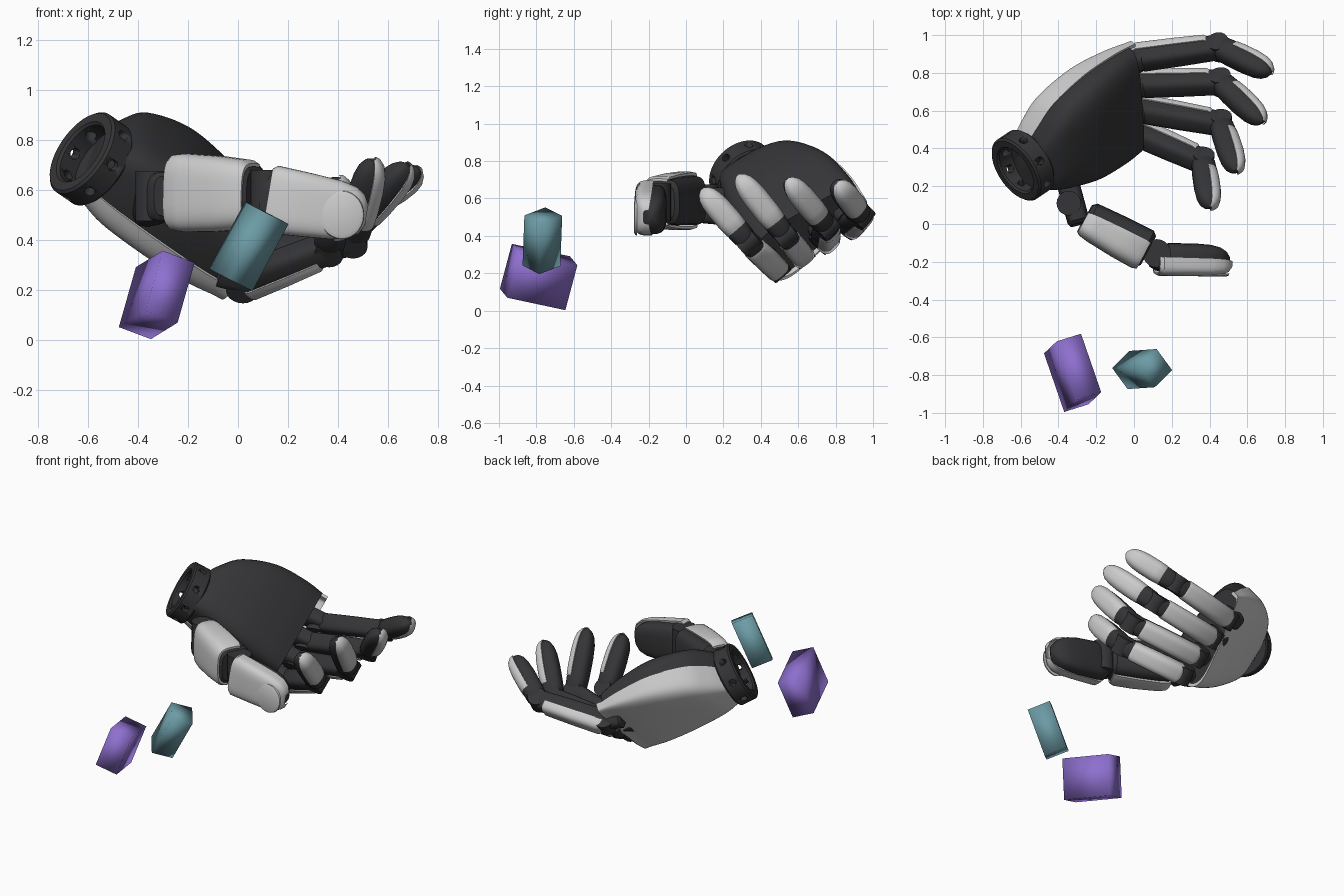
import bpy, bmesh
from math import pi, cos, sin, radians
from mathutils import Vector as V

if "Cube" in bpy.data.objects:
    bpy.data.objects.remove(bpy.data.objects["Cube"])


def mat(name, col):
    m = bpy.data.materials.new(name)
    m.diffuse_color = (*col, 1)
    m.use_nodes = True
    m.node_tree.nodes["Principled BSDF"].inputs["Base Color"].default_value = m.diffuse_color
    return m


DARK = mat("dark_rubber", (0.035, 0.035, 0.038))
PURPLE = mat("purple", (0.27, 0.16, 0.62))
TEAL = mat("teal", (0.15, 0.33, 0.38))


def finish(bm, name, m=None, angle=40):
    bmesh.ops.recalc_face_normals(bm, faces=bm.faces)
    me = bpy.data.meshes.new(name)
    bm.to_mesh(me)
    bm.free()
    ob = bpy.data.objects.new(name, me)
    bpy.context.collection.objects.link(ob)
    if m:
        me.materials.append(m)
    me.shade_smooth()
    me.set_sharp_from_angle(angle=radians(angle))
    return ob


def loft(name, rings, m=None, loop=False):
    """Skin closed rings; loop joins last ring to first, otherwise ends are capped."""
    bm = bmesh.new()
    vs = [[bm.verts.new(p) for p in r] for r in rings]
    n = len(vs[0])
    pairs = list(zip(vs, vs[1:])) + ([(vs[-1], vs[0])] if loop else [])
    for a, b in pairs:
        for i in range(n):
            j = (i + 1) % n
            bm.faces.new((a[i], a[j], b[j], b[i]))
    if not loop:
        bm.faces.new(vs[0])
        bm.faces.new(vs[-1])
    return finish(bm, name, m)


def sp(x, p):
    return (1 if x > 0 else -1) * abs(x) ** p


def outline(fn, arc=None, outer=1.06, inner=0.95, n=28):
    """Full closed section, or a C-shaped shell section when an arc is given."""
    if arc is None:
        return [fn(2 * pi * i / n, 1) for i in range(n)]
    ts = [arc[0] + (arc[1] - arc[0]) * i / n for i in range(n + 1)]
    return [fn(t, outer) for t in ts] + [fn(t, inner) for t in reversed(ts)]


BLOCK = [(0, .78), (.06, .98), (.5, 1), (.94, .98), (1, .8)]
TIP = [(0, .7), (.08, .95), (.25, 1), (.55, 1), (.75, .92), (.87, .76), (.95, .5), (1, .15)]


def segment(name, p0, p1, back, s0, s1, prof, m=None, arc=None, p=.6):
    """Rounded bar p0->p1; s0, s1 are (half width, half depth); back is the outer side."""
    p0, p1 = V(p0), V(p1)
    d = (p1 - p0).normalized()
    b = V(back)
    b = (b - d * b.dot(d)).normalized()
    u = d.cross(b)
    rings = []
    for f, k in prof:
        hu, hv = (k * (s0[i] * (1 - f) + s1[i] * f) for i in (0, 1))
        c = p0.lerp(p1, f)
        rings.append(outline(lambda t, s: c + u * hu * s * sp(cos(t), p) + b * hv * s * sp(sin(t), p), arc))
    return loft(name, rings, m)


def cylinder(name, c, axis, r, h, m=DARK):
    bm = bmesh.new()
    bmesh.ops.create_cone(bm, cap_ends=True, segments=20, radius1=r, radius2=r, depth=h)
    bm.transform(V(axis).to_track_quat('Z', 'Y').to_matrix().to_4x4())
    bmesh.ops.translate(bm, vec=V(c), verts=bm.verts)
    return finish(bm, name, m)


# Hand frame: A to the fingers, W from index to little finger, N out of the palm
A = V((.83, .33, -.45)).normalized()
W = V((-.06, .862, .503)).normalized()
N = A.cross(W)
O = V((0, .6, .5))


def local(a, w, n):
    return O + A * a + W * w + N * n


# Palm stations: a, w min, w max, palm n, back n at index side, back n at little side
ST = [(-.66, -.23, .04, .07, -.18, -.17), (-.6, -.24, .13, .115, -.22, -.17),
      (-.5, -.26, .235, .145, -.255, -.17), (-.3, -.29, .325, .14, -.28, -.16),
      (-.1, -.29, .352, .09, -.295, -.14), (.03, -.28, .35, .04, -.29, -.12)]


def smooth(rows, k=5):
    """Catmull-Rom refinement of the stations."""
    out = []
    for i in range(len(rows) - 1):
        q = [rows[max(0, min(len(rows) - 1, i + j))] for j in (-1, 0, 1, 2)]
        for t in (j / k for j in range(k)):
            out.append([.5 * (2 * b + (c - a) * t + (2 * a - 5 * b + 4 * c - d) * t * t
                              + (3 * b - a - 3 * c + d) * t ** 3) for a, b, c, d in zip(*q)])
    return out + [rows[-1]]


def palm_rings(arc=None, extra=0):
    out = []
    rows = smooth(ST)
    if extra:
        rows.append([rows[-1][0] + extra] + list(rows[-1][1:]))
    for a, w0, w1, nf, bi, bp in rows:
        def fn(t, s):
            x, y = sp(cos(t), .5) * s, sp(sin(t), .5) * s
            mid = (nf + (bi + bp) / 2) / 2
            bk = bi + (bp - bi) * (x + 1) / 2
            n = mid + y * (nf - mid) if y > 0 else mid - y * (bk - mid)
            return local(a, (w0 + w1) / 2 + x * (w1 - w0) / 2, n)
        out.append(outline(fn, arc, 1.03, .97, 40))
    return out


loft("palm", palm_rings(), DARK)
loft("hand_back_cover", palm_rings((-pi + .15, .06), .04))

# Wrist ring with radial holes
AX = V((-.72, -.48, .5)).normalized()
E1 = AX.orthogonal().normalized()
E2 = AX.cross(E1)
RC = V((-.59, .31, .725))
prof = [(.13, -.06), (.178, -.06), (.188, -.05), (.188, .045), (.178, .055), (.14, .055), (.13, .045)]


def spoke(t):
    return E1 * cos(t) + E2 * sin(t)


ring = loft("wrist_ring", [[RC + spoke(2 * pi * k / 48) * r + AX * h for r, h in prof]
                           for k in range(48)], DARK, loop=True)
bm = bmesh.new()
for k in range(8):
    q = spoke(2 * pi * k / 8)
    new = bmesh.ops.create_cone(bm, cap_ends=True, segments=14, radius1=.022, radius2=.022, depth=.12)['verts']
    bmesh.ops.transform(bm, matrix=q.to_track_quat('Z', 'Y').to_matrix().to_4x4(), verts=new)
    bmesh.ops.translate(bm, vec=RC + q * .16, verts=new)
cutter = finish(bm, "ring_hole_cutter")
cutter.hide_render = True
cutter.hide_set(True)
mod = ring.modifiers.new("holes", 'BOOLEAN')
mod.object = cutter
mod.solver = 'EXACT'
cylinder("wrist_core", RC - AX * .07, AX, .13, .06)

# Fingers: knuckle offset along W, middle joint, tip
FINGERS = [("index", -.24, (.365, .33, .37), (.40, .09, .645)),
           ("middle", -.09, (.46, .53, .405), (.54, .28, .72)),
           ("ring", .06, (.46, .75, .45), (.68, .54, .70)),
           ("little", .215, (.45, .935, .51), (.725, .80, .68))]
for nm, w, M, T in FINGERS:
    B, M, T = local(.10, w, -.14), V(M), V(T)
    p, d = (M - B).normalized(), (T - M).normalized()
    axis = p.cross(d).normalized()
    segment(nm + "_knuckle", B - A * .12, B + p * .05, -N, (.055, .075), (.05, .065), BLOCK, DARK)
    cylinder(nm + "_knuckle_pin", B, axis, .065, .11)
    segment(nm + "_proximal", B + p * .03, M, -d, (.062, .07), (.058, .062), BLOCK, DARK)
    segment(nm + "_proximal_cover", B, M - p * .05, -d, (.064, .078), (.061, .068),
            BLOCK, None, (.05, pi - .05))
    cylinder(nm + "_joint", M, axis, .058, .11)
    segment(nm + "_fingertip", M, T, p, (.064, .066), (.062, .066), TIP, DARK, p=.75)
    segment(nm + "_fingertip_cover", M + d * .07, T + d * .008, p, (.065, .067), (.063, .068),
            TIP, None, (.15, pi - .15), p=.75)

# Thumb
segment("thumb_mount", (-.37, .29, .55), (-.29, .0, .575), (-1, 0, 0), (.1, .06), (.1, .06), BLOCK, DARK)
cylinder("thumb_mount_pin", (-.345, .11, .575), (0, 0, 1), .065, .2)
P0, P1 = (-.255, .035, .59), (.075, -.14, .58)
OUT = (-.46, -.88, 0)
segment("thumb_proximal", P0, P1, OUT, (.135, .095), (.122, .11), BLOCK, DARK, p=.55)
segment("thumb_proximal_cover", (-.265, .025, .59), (.06, -.145, .58), OUT, (.148, .085), (.135, .11),
        [(0, .85), (.05, .97), (.2, 1.02), (.6, 1.02), (.93, .97), (1, .88)], None, (-.35, pi + .35), p=.6)
cylinder("thumb_joint", (.12, -.155, .58), (0, 0, 1), .075, .2)
segment("thumb_tip", (.09, -.175, .565), (.505, -.185, .5), (0, -1, .0), (.125, .075), (.115, .08), TIP, DARK)
segment("thumb_tip_cover", (.12, -.195, .565), (.515, -.205, .5), (0, -1, .0), (.13, .075), (.108, .07),
        [(0, .88), (.05, 1), (.4, 1), (.7, .98), (.86, .88), (.95, .68), (1, .35)], None, (-.1, pi + .1), p=.55)
# oval pad on the thumb tip
segment("thumb_pad", (.415, -.262, .5), (.415, -.279, .5), (0, 0, 1), (.09, .098), (.085, .093),
        [(0, 1), (.6, 1), (1, .85)], None, p=1)


# Loose blocks with softly shaded sides, given by centre and three edge vectors
def block(name, c, e, m):
    bm = bmesh.new()
    bmesh.ops.create_cube(bm, size=1)
    for v in bm.verts:
        v.co = V(c) + sum((V(x) * k for x, k in zip(e, v.co)), V())
    finish(bm, name, m, 180)


block("purple_block", (-.325, -.788, .18),
      [(.128, .04, -.048), (.107, -.31, .066), (.068, .064, .24)], PURPLE)
block("teal_block", (.043, -.768, .374),
      [(.092, .09, -.046), (.082, -.112, -.043), (.144, .01, .268)], TEAL)
